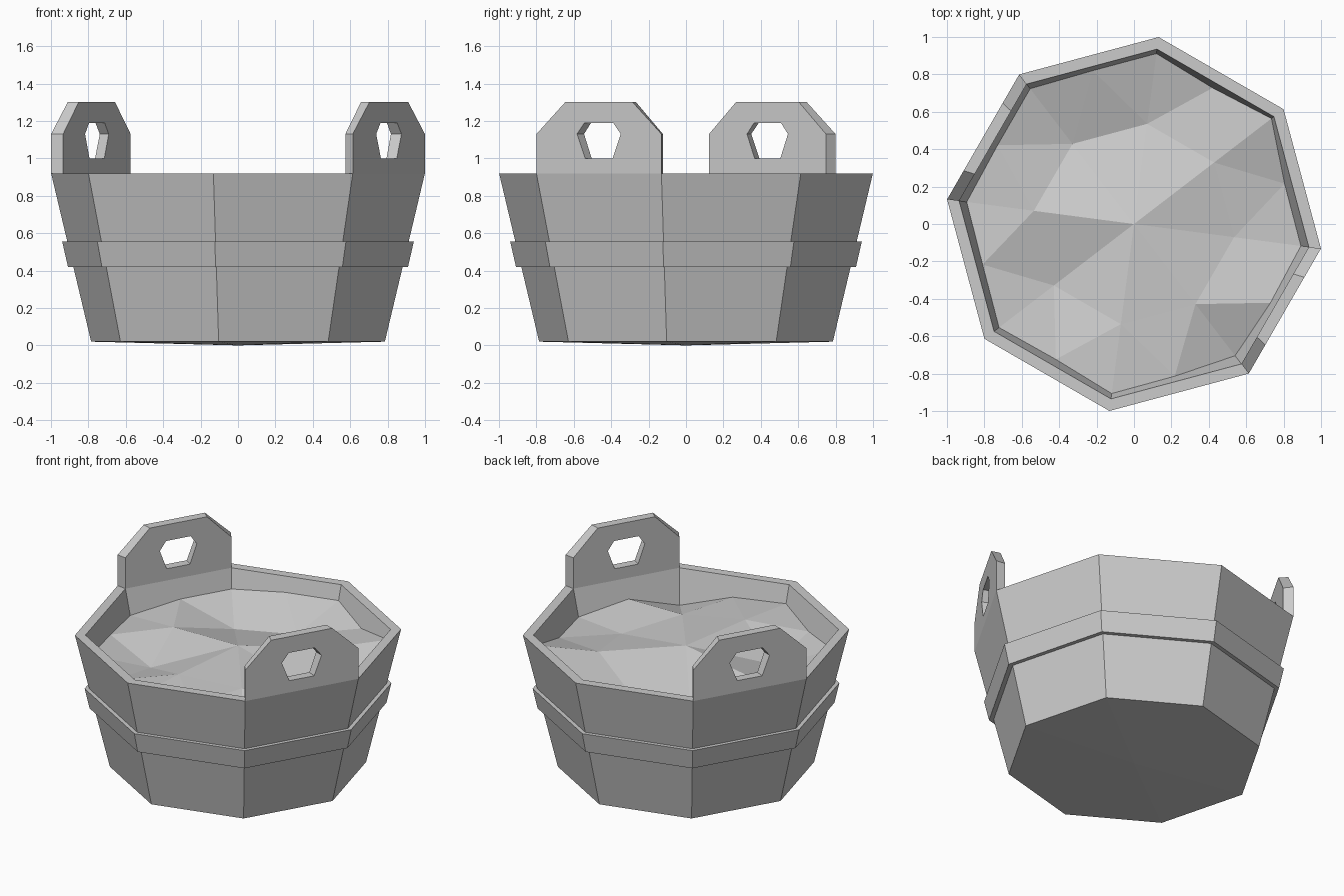
import bpy, bmesh
from math import cos, sin, radians

SIDES = 8
START = -7.5      # angle of the first corner
STEP = 360 / SIDES
RIM_Z = 0.92
R_OUT, R_IN = 1.008, 0.943
SLOPE = 0.24      # outward lean of the walls

cube = bpy.data.objects.get("Cube")
if cube:
    bpy.data.objects.remove(cube, do_unlink=True)

grey = bpy.data.materials.new("plain_grey")
grey.use_nodes = True
grey.diffuse_color = (0.6, 0.6, 0.6, 1)
bsdf = grey.node_tree.nodes["Principled BSDF"]
bsdf.inputs["Base Color"].default_value = (0.6, 0.6, 0.6, 1)
bsdf.inputs["Roughness"].default_value = 0.9


def polar(r, deg, z):
    return (r * cos(radians(deg)), r * sin(radians(deg)), z)


def finish(bm, name, recalc=True):
    if recalc:
        bmesh.ops.recalc_face_normals(bm, faces=bm.faces)
    mesh = bpy.data.meshes.new(name)
    bm.to_mesh(mesh)
    bm.free()
    mesh.materials.append(grey)
    obj = bpy.data.objects.new(name, mesh)
    bpy.context.scene.collection.objects.link(obj)
    return obj


def bridge(bm, a, b):
    """Join two closed vertex loops with quads."""
    n = len(a)
    for i in range(n):
        j = (i + 1) % n
        bm.faces.new((a[i], a[j], b[j], b[i]))


def fan(bm, ring, tip):
    for i in range(len(ring)):
        bm.faces.new((ring[i], ring[(i + 1) % len(ring)], tip))


def ring(bm, r, z):
    return [bm.verts.new(polar(r, START + STEP * k, z)) for k in range(SIDES)]


def inner_radius(z):
    return R_IN - SLOPE * (RIM_Z - z)


# Tub: leaning outer wall, flat rim, inner wall and shallow pointed underside
bm = bmesh.new()
profile = [(0.792, 0.02), (R_OUT, RIM_Z), (R_IN, RIM_Z), (inner_radius(0.1), 0.1)]
loops = [ring(bm, r, z) for r, z in profile]
for a, b in zip(loops, loops[1:]):
    bridge(bm, a, b)
fan(bm, loops[0], bm.verts.new((0, 0, 0)))
fan(bm, loops[-1], bm.verts.new((0, 0, 0.1)))
finish(bm, "tub")

# Hoop around the wall
bm = bmesh.new()
profile = [(0.87, 0.42), (0.917, 0.42), (0.948, 0.555), (0.90, 0.555)]
loops = [ring(bm, r, z) for r, z in profile]
for i in range(4):
    bridge(bm, loops[i], loops[(i + 1) % 4])
finish(bm, "hoop")

# Handles: chamfered boards standing on two opposite rim sides, with a grip hole
BOARD = [(0, RIM_Z), (0, 1.13), (0.23, 1.3), (0.77, 1.3), (1, 1.13), (1, RIM_Z)]
GRIP = [(0.39, 1.0), (0.325, 1.13), (0.385, 1.19),
        (0.615, 1.19), (0.675, 1.13), (0.61, 1.0)]


def handle(name, first_corner):
    bm = bmesh.new()

    def outline(points, r):
        ax, ay, _ = polar(r, first_corner, 0)
        bx, by, _ = polar(r, first_corner + STEP, 0)
        return [bm.verts.new((ax + (bx - ax) * s, ay + (by - ay) * s, z))
                for s, z in points]

    board_out, grip_out = outline(BOARD, R_OUT), outline(GRIP, R_OUT)
    board_in, grip_in = outline(BOARD, R_IN), outline(GRIP, R_IN)
    bridge(bm, board_out, grip_out)
    bridge(bm, grip_out, grip_in)
    bridge(bm, grip_in, board_in)
    bridge(bm, board_in, board_out)
    finish(bm, name)


handle("left_handle", START - STEP)
handle("right_handle", START - STEP + 180)

# Water: faceted choppy surface reaching the inner wall
CENTRE_Z = 0.83
MIDDLE_Z = [0.74, 0.80, 0.72, 0.69, 0.785, 0.69, 0.82, 0.79]
CORNER_Z = [0.74, 0.85, 0.82, 0.79, 0.75, 0.78, 0.80, 0.69]
SIDE_Z = [0.75, 0.78, 0.82, 0.79, 0.77, 0.76, 0.79, 0.79]

bm = bmesh.new()
centre = bm.verts.new((0, 0, CENTRE_Z))
middle, corner, side = [], [], []
for k in range(SIDES):
    deg = START + STEP * k
    middle.append(bm.verts.new(polar(0.54, deg, MIDDLE_Z[k])))
    corner.append(bm.verts.new(polar(inner_radius(CORNER_Z[k]), deg, CORNER_Z[k])))
    flat = inner_radius(SIDE_Z[k]) * cos(radians(STEP / 2))
    side.append(bm.verts.new(polar(flat, deg + STEP / 2, SIDE_Z[k])))
for k in range(SIDES):
    n = (k + 1) % SIDES
    for tri in ((centre, middle[k], middle[n]),
                (middle[k], side[k], middle[n]),
                (middle[k], corner[k], side[k]),
                (middle[n], side[k], corner[n])):
        bm.faces.new(tri)
finish(bm, "water", recalc=False)
